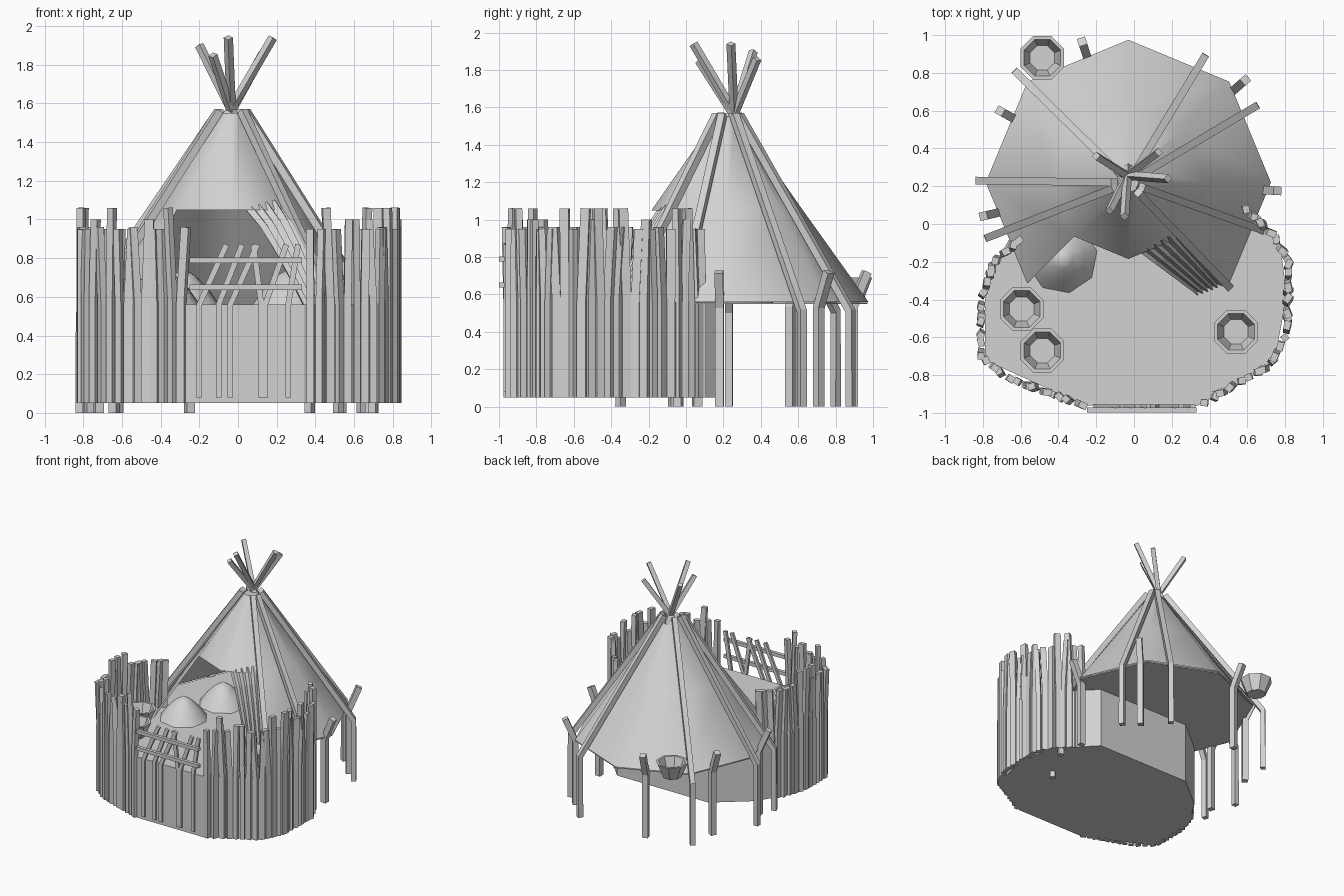
import bpy, bmesh, math, random
from mathutils import Vector

random.seed(4)
if "Cube" in bpy.data.objects:
    bpy.data.objects.remove(bpy.data.objects["Cube"])

GREY = (0.65, 0.65, 0.65, 1)
mat = bpy.data.materials.new("plain grey")
mat.use_nodes = True
mat.diffuse_color = GREY
mat.node_tree.nodes["Principled BSDF"].inputs["Base Color"].default_value = GREY

DECK = 0.56                       # height of the deck
HUB = Vector((-0.03, 0.22, 0))    # axis of the tent


def finish(name, bm, smooth=None, fix=True):
    if fix:
        bmesh.ops.recalc_face_normals(bm, faces=bm.faces)
    me = bpy.data.meshes.new(name)
    bm.to_mesh(me)
    bm.free()
    ob = bpy.data.objects.new(name, me)
    ob.data.materials.append(mat)
    bpy.context.collection.objects.link(ob)
    if smooth:
        bpy.ops.object.select_all(action='DESELECT')
        ob.select_set(True)
        bpy.context.view_layer.objects.active = ob
        bpy.ops.object.shade_smooth_by_angle(angle=math.radians(smooth))
    return ob


def bridge(bm, a, b):
    n = len(a)
    for i in range(n):
        bm.faces.new((a[i], a[(i + 1) % n], b[(i + 1) % n], b[i]))


def beam(bm, pts, w, d=None, turn=math.pi / 4):
    """Four-sided timber following a path."""
    pts = [Vector(p) for p in pts]
    d = d or w
    rings = []
    for i, p in enumerate(pts):
        t = (pts[min(i + 1, len(pts) - 1)] - pts[max(i - 1, 0)]).normalized()
        side = Vector((math.cos(turn), math.sin(turn), 0))
        if abs(side.dot(t)) > 0.9:
            side = Vector((0, 0, 1))
        side = (side - t * side.dot(t)).normalized()
        up = t.cross(side)
        rings.append([bm.verts.new(p + side * sx * w / 2 + up * sy * d / 2)
                      for sx, sy in ((-1, -1), (1, -1), (1, 1), (-1, 1))])
    for a, b in zip(rings, rings[1:]):
        bridge(bm, a, b)
    bm.faces.new(rings[0])
    bm.faces.new(rings[-1])


def ring(bm, c, r, z, n=8, phase=0.0):
    return [bm.verts.new((c[0] + r * math.cos(phase + math.tau * i / n),
                          c[1] + r * math.sin(phase + math.tau * i / n), z)) for i in range(n)]


def prism(name, outline, z0, z1):
    bm = bmesh.new()
    lo = [bm.verts.new((x, y, z0)) for x, y in outline]
    hi = [bm.verts.new((x, y, z1)) for x, y in outline]
    bridge(bm, lo, hi)
    bm.faces.new(lo)
    bm.faces.new(hi)
    return finish(name, bm)


# Raised earth platform
prism("platform", [(-0.26, -0.96), (0.34, -0.96), (0.74, -0.74), (0.81, -0.38), (0.77, -0.08),
                   (0.5, 0.2), (-0.35, 0.2), (-0.63, -0.03), (-0.79, -0.3), (-0.79, -0.72)],
      0.05, DECK)

# Palisade: stakes set along both sides, leaving the gate open
right_run = [(-0.6, -0.08), (-0.74, -0.2), (-0.81, -0.4), (-0.81, -0.7), (-0.68, -0.81),
             (-0.27, -0.96)]
left_run = [(0.35, -0.96), (0.5, -0.87), (0.72, -0.75), (0.81, -0.58), (0.82, -0.2),
            (0.74, -0.06), (0.57, 0.1)]
bm = bmesh.new()
for run in (right_run, left_run):
    for a, b in zip(run, run[1:]):
        a, b = Vector((*a, 0)), Vector((*b, 0))
        along = (b - a).normalized()
        heading = math.atan2(along.y, along.x)
        count = max(1, round((b - a).length / 0.05))
        for i in range(count):
            p = a.lerp(b, (i + 0.5) / count)
            top = random.choice((0.95, 0.95, 0.96, 1.0, 1.06))
            lean = along * random.uniform(-0.025, 0.025)
            wide = random.uniform(0.035, 0.05)
            beam(bm, [p + Vector((0, 0, 0.05)), p + Vector((0, 0, DECK)),
                      p + lean + Vector((0, 0, top))],
                 wide, 0.035, heading + random.uniform(-0.7, 0.7))
finish("palisade_stakes", bm)

# Gate: two rails and slanted slats
bm = bmesh.new()
for z in (0.65, 0.79):
    beam(bm, [(-0.25, -0.985, z), (0.33, -0.985, z)], 0.028)
for x, dx in ((-0.2, 0.14), (-0.1, 0.12), (-0.04, 0.14), (0.12, -0.04), (0.14, 0.11), (0.26, 0.05)):
    beam(bm, [(x, -0.965, 0.08), (x, -0.965, DECK), (x + dx, -0.965, 0.87)], 0.03, 0.02, 0)
finish("gate", bm)

# Tent cover with an open doorway towards the front
bm = bmesh.new()
rows = [ring(bm, HUB, r, z) for r, z in ((0.755, DECK), (0.405, 1.05), (0.055, 1.55))]
for k in (0, 1):
    for i in range(8):
        if k == 0 and i in (5, 6):
            continue
        j = (i + 1) % 8
        bm.faces.new((rows[k][i], rows[k][j], rows[k + 1][j], rows[k + 1][i]))
bm.faces.new(rows[2])
finish("tent_cover", bm, 40, fix=False)
prism("tent_floor", [(HUB.x + 0.75 * math.cos(math.tau * i / 8),
                      HUB.y + 0.75 * math.sin(math.tau * i / 8)) for i in range(8)], 0.548, 0.558)

# Tent poles bending down into legs
bm = bmesh.new()
for x, y in ((-0.62, 0.8), (-0.82, 0.23), (-0.77, -0.07), (0.37, 0.88), (0.64, 0.62),
             (0.52, -0.35), (0.7, -0.04)):
    out = (Vector((x, y, 0)) - HUB).normalized()
    beam(bm, [HUB + out * 0.075 + Vector((0, 0, 1.56)), (x, y, 0.51), (x, y, 0)],
         0.04, 0.04, math.atan2(out.x, -out.y))
finish("tent_poles", bm)

# Crossed pole tips above the cover
bm = bmesh.new()
for x, y, z in ((-0.05, 0.04, 1.94), (0.18, 0.24, 1.94), (-0.2, 0.36, 1.9),
                (0.13, 0.38, 1.86), (-0.13, 0.07, 1.85)):
    tip = Vector((x, y, z))
    foot = HUB * 1.2 - (tip - HUB) * 0.2
    foot.z = 1.5
    beam(bm, [foot, tip], 0.034)
finish("pole_tips", bm)

# Support posts with outward-leaning heads
bm = bmesh.new()
for x, y in ((-0.25, 0.89), (0.53, 0.71), (0.68, 0.18), (-0.64, 0.56), (-0.72, 0.06)):
    base = Vector((x, y, 0))
    out = (base - HUB).normalized()
    beam(bm, [base, base + Vector((0, 0, 0.53)), base + out * 0.08 + Vector((0, 0, 0.72))],
         0.045, 0.045, math.atan2(out.x, -out.y))
finish("support_posts", bm)

# Pleated door curtain drawn to one side
bm = bmesh.new()
grid = []
for k in range(6):
    t = k / 5
    line = []
    for i in range(11):
        s = i / 10
        head = Vector((0.03 + 0.2 * s, -0.15 + 0.1 * s, 1.06 + 0.05 * s))
        hem = Vector((0.34 + 0.13 * s, -0.38 + 0.05 * s, DECK))
        p = head.lerp(hem, t)
        p.xy = head.xy.lerp(hem.xy, t ** 0.8)
        p.y += 0.02 * (i % 2)
        p.x -= 0.02 * (i % 2)
        line.append(bm.verts.new(p))
    grid.append(line)
for a, b in zip(grid, grid[1:]):
    for i in range(10):
        bm.faces.new((a[i], b[i], b[i + 1], a[i + 1]))
finish("door_curtain", bm, fix=False)

# Heaps on the floor
for n, c in enumerate(((-0.38, -0.18), (-0.28, 0.2), (0.26, 0.28))):
    bm = bmesh.new()
    levels = [ring(bm, c, r, z, 8, 0.2) for r, z in ((0.19, 0.557), (0.13, 0.64), (0.06, 0.71))]
    for a, b in zip(levels, levels[1:]):
        bridge(bm, a, b)
    peak = bm.verts.new((*c, 0.745))
    for i in range(8):
        bm.faces.new((levels[2][i], levels[2][(i + 1) % 8], peak))
    bm.faces.new(levels[0])
    finish("heap_%d" % (n + 1), bm, 40)

# Eight-sided bowls
for n, c in enumerate(((-0.485, 0.88), (-0.595, -0.45), (-0.485, -0.67), (0.54, -0.57))):
    bm = bmesh.new()
    levels = [ring(bm, c, r, z, 8, math.pi / 8) for r, z in
              ((0.075, 0.57), (0.125, 0.69), (0.105, 0.69), (0.07, 0.59))]
    for a, b in zip(levels, levels[1:]):
        bridge(bm, a, b)
    bm.faces.new(levels[0])
    bm.faces.new(levels[3])
    finish("bowl_%d" % (n + 1), bm)
